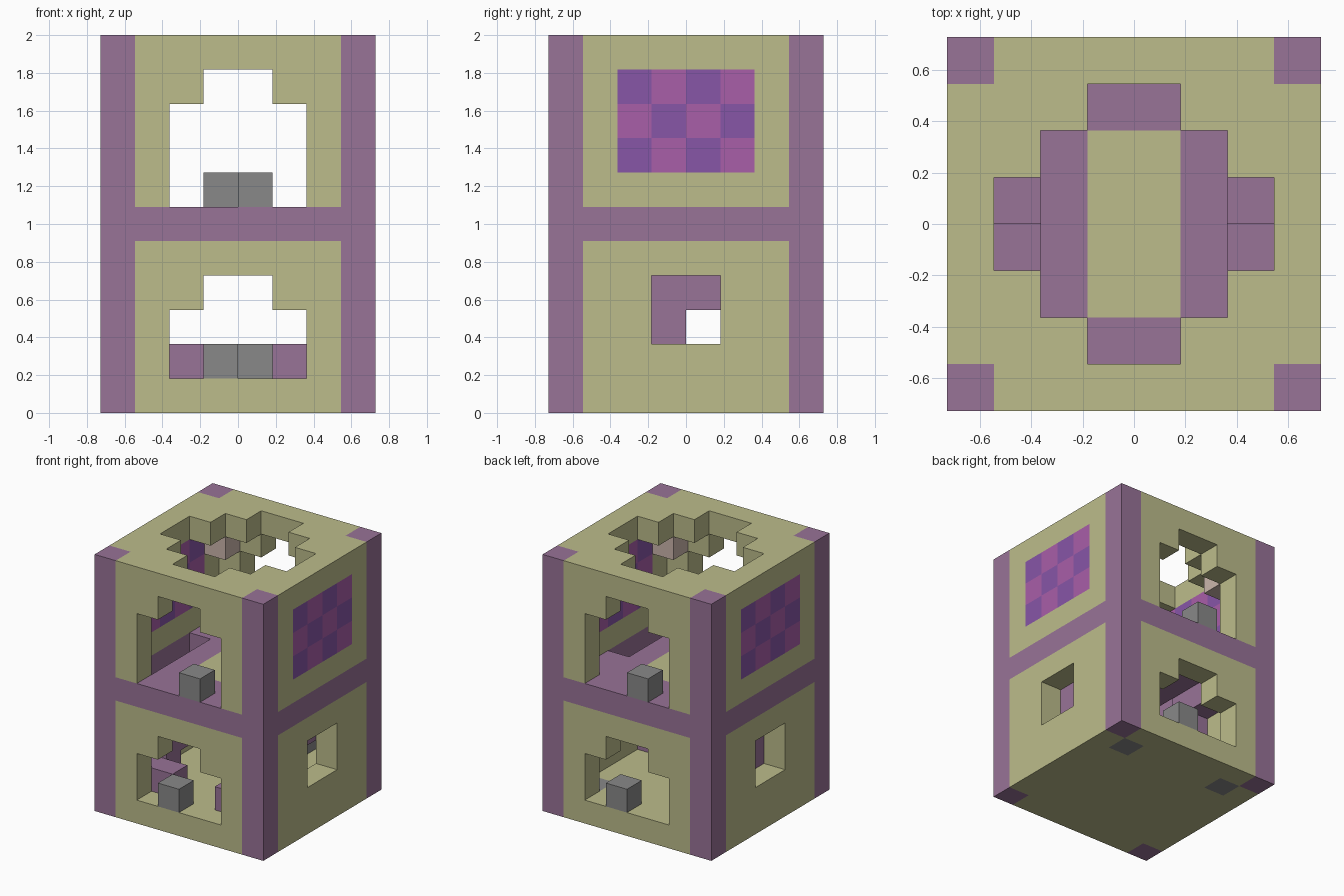
import bpy, bmesh, math
from mathutils import Vector

cube = bpy.data.objects.get("Cube")
if cube:
    bpy.data.objects.remove(cube)

UNIT = 2 / 11      # block size: the tower is 8 x 8 x 11 blocks
blocks = {}        # cell -> part name


def linear(c):
    c /= 255
    return c / 12.92 if c <= 0.04045 else ((c + 0.055) / 1.055) ** 2.4


def material(name, r, g, b):
    m = bpy.data.materials.new(name)
    m.use_nodes = True
    col = (linear(r), linear(g), linear(b), 1)
    m.diffuse_color = col
    bsdf = m.node_tree.nodes["Principled BSDF"]
    bsdf.inputs["Base Color"].default_value = col
    bsdf.inputs["Roughness"].default_value = 0.9
    return m


def fill(part, x, y, z):
    """Fill a box of blocks with a part, or carve it when part is None."""
    for i in range(*x):
        for j in range(*y):
            for k in range(*z):
                if part:
                    blocks[i, j, k] = part
                else:
                    blocks.pop((i, j, k), None)


sand = material("sand_green", 188, 188, 139)
plum = material("dusty_plum", 152, 115, 151)
stone = material("stone_grey", 137, 137, 137)
violet = material("violet_glass", 135, 86, 167)
pink = material("pink_glass", 169, 94, 169)
pale = material("pale_lamp", 203, 182, 172)

materials = {
    "walls": sand, "ground_floor": sand, "roof": sand, "floor_inlay": sand,
    "corner_pillars": plum, "middle_floor": plum, "stairs": plum,
    "window_blocks": stone, "floor_stones": stone,
    "violet_panes": violet, "pink_panes": pink, "ceiling_lamps": pale,
}

full, inner = (-4, 4), (-3, 3)

# Shell: walls, hollow rooms, floors and roof
fill("walls", full, full, (0, 11))
fill("ground_floor", full, full, (0, 1))
fill("roof", full, full, (10, 11))
fill(None, inner, inner, (1, 5))
fill(None, inner, inner, (6, 10))
fill("middle_floor", full, full, (5, 6))
fill("floor_inlay", (-1, 1), (-2, 2), (5, 6))

# Stepped opening in the roof
for r in (1, 2, 3):
    fill(None, (-r, r), (r - 4, 4 - r), (10, 11))

# Stepped windows, front and back, on both storeys
for wall in ((-4, -3), (3, 4)):
    for bottom, shoulder in ((1, 3), (6, 9)):
        fill(None, (-2, 2), wall, (bottom, shoulder))
        fill(None, (-1, 1), wall, (shoulder, shoulder + 1))

for side in (-1, 1):
    def sx(a, b):
        return (a, b) if side > 0 else (-b, -a)

    # Lower side opening
    fill(None, sx(3, 4), (-1, 1), (2, 4))

    # Upper chequered window
    for j in range(-2, 2):
        for k in range(7, 10):
            even = (j + k + (side < 0)) % 2
            fill("violet_panes" if even else "pink_panes",
                 sx(3, 4), (j, j + 1), (k, k + 1))

    # Stairwell, then the steps climbing to the back
    fill(None, sx(2, 3), (-3, 1), (5, 6))
    fill("stairs", sx(1, 3), (-3, -2), (1, 2))
    for n in range(4):
        fill("stairs", sx(2, 3), (n - 2, n - 1), (n + 1, min(n + 3, 5)))

    # Stones in the rear floor corners and lamps under the roof
    fill("floor_stones", sx(2, 3), (2, 3), (0, 1))
    for y in ((-3, -2), (2, 3)):
        fill("ceiling_lamps", sx(2, 3), y, (9, 10))

    # Corner pillars
    for y in ((-4, -3), (3, 4)):
        fill("corner_pillars", sx(3, 4), y, (0, 11))

# Loose blocks standing in the windows
for y, upper, lower in (((-4, -3), 0, -1), ((3, 4), -1, 0)):
    fill("window_blocks", (upper, upper + 1), y, (6, 7))
    fill("window_blocks", (lower, lower + 1), y, (1, 2))

# Turn each part into a mesh of its exposed faces
for part, mat in materials.items():
    bm = bmesh.new()
    for cell, owner in blocks.items():
        if owner != part:
            continue
        centre = Vector(cell) + Vector((0.5, 0.5, 0.5))
        for axis in range(3):
            for sign in (-1, 1):
                n = Vector((0, 0, 0))
                n[axis] = sign
                if tuple(int(c + d) for c, d in zip(cell, n)) in blocks:
                    continue
                u = Vector((0, 0, 0))
                u[(axis + 1) % 3] = 0.5
                v = n.cross(u)
                mid = centre + n / 2
                bm.faces.new([bm.verts.new((mid + a * u + b * v) * UNIT)
                              for a, b in ((-1, -1), (1, -1), (1, 1), (-1, 1))])
    bmesh.ops.remove_doubles(bm, verts=bm.verts, dist=0.001)
    bmesh.ops.dissolve_limit(bm, angle_limit=math.radians(1),
                             verts=bm.verts, edges=bm.edges)
    mesh = bpy.data.meshes.new(part)
    bm.to_mesh(mesh)
    bm.free()
    mesh.materials.append(mat)
    bpy.context.collection.objects.link(bpy.data.objects.new(part, mesh))
